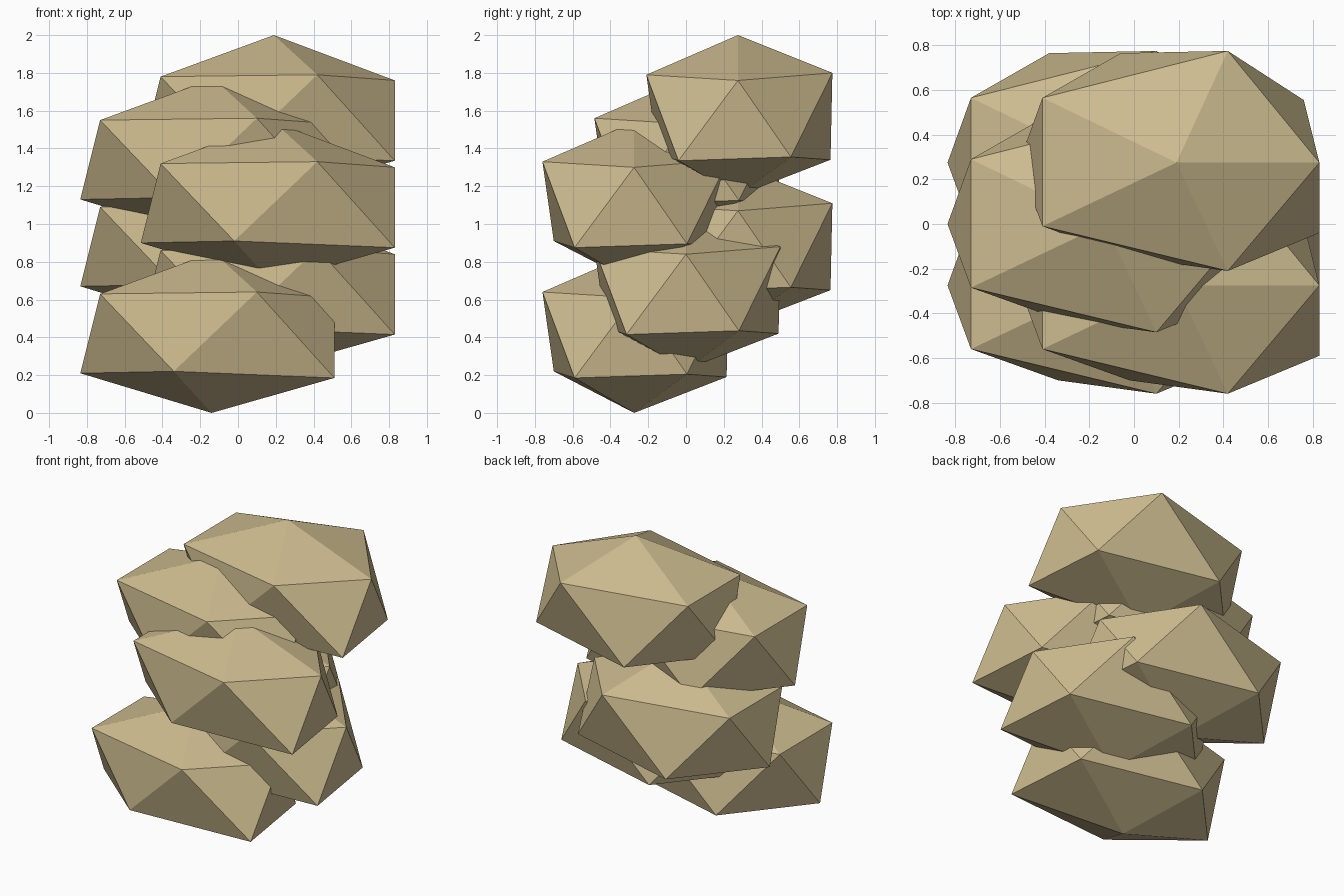
import bpy
import bmesh

cube = bpy.data.objects.get("Cube")
if cube:
    bpy.data.objects.remove(cube, do_unlink=True)

# Sandy stone colour
stone = bpy.data.materials.new("sandy_stone")
stone.use_nodes = True
colour = (0.61, 0.50, 0.275, 1.0)
stone.diffuse_color = colour
shader = next(n for n in stone.node_tree.nodes if n.type == "BSDF_PRINCIPLED")
shader.inputs["Base Color"].default_value = colour
shader.inputs["Roughness"].default_value = 0.9

# Rough twenty-sided boulder: two poles and two staggered rings
POLES = [(0, 0, 0.85), (-0.01, 0, 0)]
UPPER_RING = [(0.64, 0, 0.61), (0.23, 0.5, 0.65), (-0.6, 0.29, 0.63),
              (-0.6, -0.285, 0.63), (0.23, -0.485, 0.64)]
LOWER_RING = [(0.57, 0.28, 0.205), (-0.25, 0.49, 0.19), (-0.705, 0, 0.21),
              (-0.21, -0.425, 0.22), (0.64, -0.315, 0.185)]


def make_boulder_mesh():
    bm = bmesh.new()
    top, bottom = [bm.verts.new(p) for p in POLES]
    upper = [bm.verts.new(p) for p in UPPER_RING]
    lower = [bm.verts.new(p) for p in LOWER_RING]
    count = len(upper)
    for i in range(count):
        j = (i + 1) % count
        bm.faces.new((top, upper[i], upper[j]))
        bm.faces.new((upper[i], lower[i], upper[j]))
        bm.faces.new((upper[j], lower[i], lower[j]))
        bm.faces.new((bottom, lower[j], lower[i]))
    bmesh.ops.recalc_face_normals(bm, faces=bm.faces)
    mesh = bpy.data.meshes.new("boulder")
    bm.to_mesh(mesh)
    bm.free()
    mesh.materials.append(stone)
    return mesh


# Rising stack: alternates right and left, cycles front to back
boulder = make_boulder_mesh()
names = ["bottom", "second", "third", "fourth", "fifth", "top"]
for level, name in enumerate(names):
    obj = bpy.data.objects.new(name + "_boulder", boulder)
    obj.location = (0.19 if level % 2 else -0.13,
                    (level % 3 - 1) * 0.275,
                    level * 0.23)
    bpy.context.collection.objects.link(obj)
